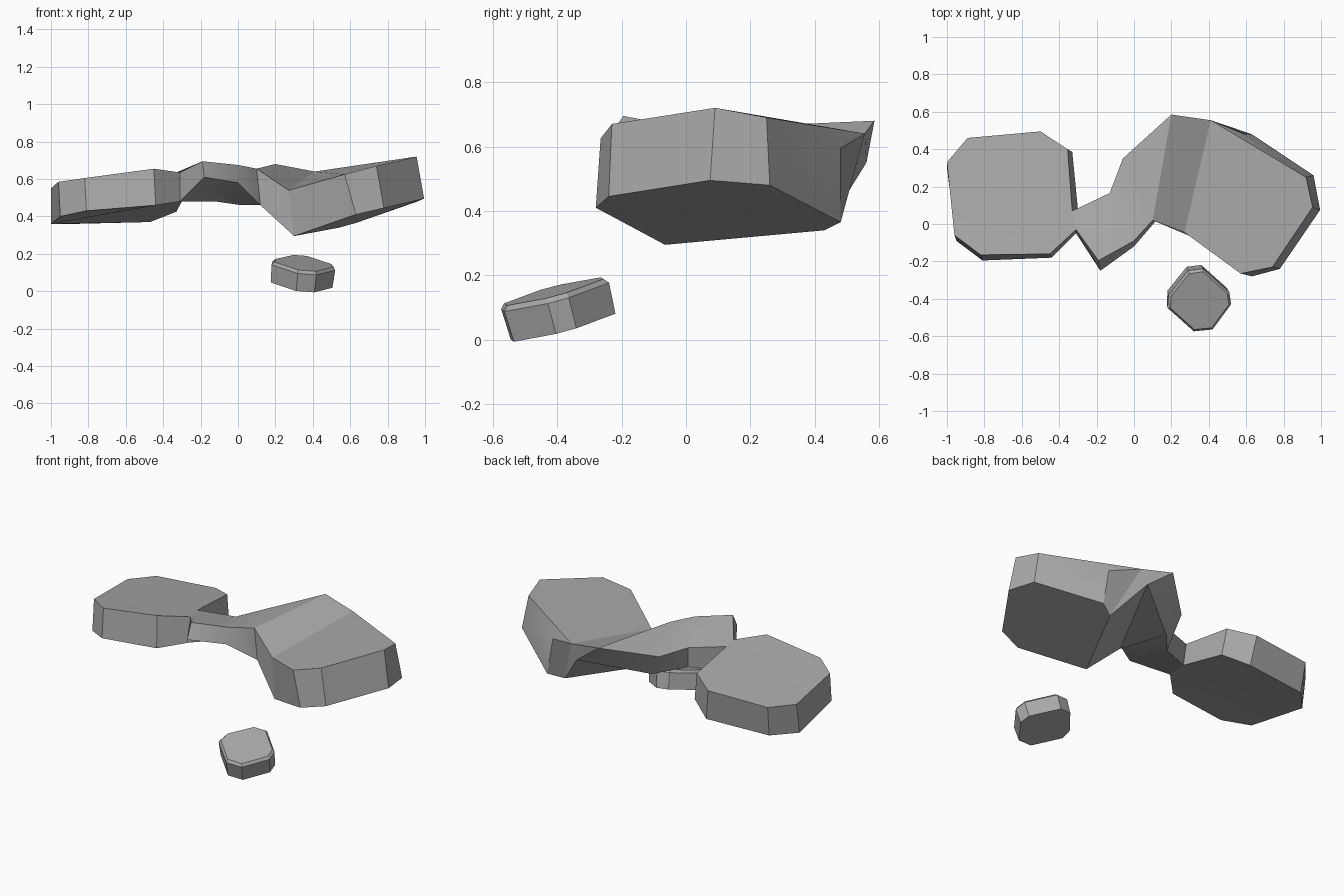
import bpy
import bmesh
from mathutils import Vector

start_cube = bpy.data.objects.get("Cube")
if start_cube:
    bpy.data.objects.remove(start_cube, do_unlink=True)

# Single stone colour
stone_grey = bpy.data.materials.new("stone_grey")
stone_grey.use_nodes = True
grey = (0.4, 0.4, 0.4, 1)
stone_grey.diffuse_color = grey
stone_grey.node_tree.nodes["Principled BSDF"].inputs["Base Color"].default_value = grey


def finish(name, bm):
    """Turn a bmesh into a shaded, coloured object."""
    bmesh.ops.recalc_face_normals(bm, faces=bm.faces)
    mesh = bpy.data.meshes.new(name)
    bm.to_mesh(mesh)
    bm.free()
    mesh.materials.append(stone_grey)
    obj = bpy.data.objects.new(name, mesh)
    bpy.context.collection.objects.link(obj)
    bpy.ops.object.select_all(action="DESELECT")
    obj.select_set(True)
    bpy.context.view_layer.objects.active = obj
    bpy.ops.object.shade_smooth_by_angle()
    return obj


def slab(name, top, bottom, top_caps, bottom_caps, open_walls=()):
    """Loft a top outline to a bottom outline, leaving seams to neighbours open."""
    bm = bmesh.new()
    upper = [bm.verts.new(p) for p in top]
    lower = [bm.verts.new(p) for p in bottom]
    count = len(top)
    for cap in top_caps:
        bm.faces.new([upper[i] for i in cap])
    for cap in bottom_caps:
        bm.faces.new([lower[i] for i in reversed(cap)])
    for i in range(count):
        if i not in open_walls:
            j = (i + 1) % count
            bm.faces.new((upper[j], upper[i], lower[i], lower[j]))
    return finish(name, bm)


# Slab on the -x side, folded along a shallow diagonal
west_top = [(-1, .33, .55), (-.89, .46, .55), (-.5, .495, .565), (-.355, .4, .6),
            (-.33, .07, .635), (-.31, -.03, .635), (-.45, -.16, .655),
            (-.82, -.165, .605), (-.96, -.06, .585)]
west_bottom = [(-1, .3, .36), (-.88, .43, .36), (-.47, .47, .37), (-.33, .385, .425),
               (-.3, .08, .48), (-.31, -.05, .48), (-.44, -.18, .46),
               (-.81, -.195, .43), (-.95, -.09, .4)]
west_caps = [(0, 1, 2, 3, 4, 5), (0, 5, 6, 7, 8)]
slab("low_slab", west_top, west_bottom, west_caps, west_caps, open_walls=(4,))

# Slab on the +x side, with one chipped back corner
east_top = [(.27, -.045, .54), (.57, -.265, .625), (.74, -.23, .67), (.955, .09, .72),
            (.92, .25, .69), (.59, .48, .595), (.41, .555, .64)]
east_bottom = [(.3, -.065, .295), (.63, -.28, .41), (.78, -.24, .445), (.995, .075, .495),
               (.96, .26, .48), (.63, .48, .365), (.54, .43, .34)]
slab("high_slab", east_top, east_bottom, [(0, 1, 2, 3, 4, 6), (4, 5, 6)],
     [range(len(east_bottom))], open_walls=(6,))

# Twisted bridge: back and front edges between the two slabs
back_top = [west_top[4], (-.13, .165, .61), (-.06, .35, .605), (.2, .585, .68), east_top[6]]
front_top = [west_top[5], (-.19, -.195, .695), (0, -.09, .675), (.1, .02, .655), east_top[0]]
back_low = [west_bottom[4], (-.12, .15, .48), (.02, .31, .46), (.37, .56, .55), east_bottom[6]]
front_low = [west_bottom[5], (-.18, -.25, .61), (0, -.12, .58), (.12, .02, .46), east_bottom[0]]
spans = len(back_top)
last = 2 * spans - 1
strips = [(i, i + 1, last - 1 - i, last - i) for i in range(spans - 1)]
slab("bridge", back_top + front_top[::-1], back_low + front_low[::-1],
     strips, strips, open_walls=(spans - 1, last))

# Small loose stone: tilted octagon with a bevelled top rim
outline = [(.185, -.38), (.18, -.45), (.32, -.575), (.42, -.565),
           (.52, -.43), (.51, -.365), (.37, -.24), (.29, -.25)]
normal = Vector((.1, -.26, 1))
rim = [Vector((x, y, .14 + .26 * (y + .41) - .1 * (x - .35))) for x, y in outline]
centre = sum(rim, Vector()) / len(rim)
bm = bmesh.new()
rings = [[bm.verts.new(centre + (p - centre) * size + normal * lift) for p in rim]
         for size, lift in ((.97, -.1), (1, -.005), (.92, .01))]
for lower, upper in zip(rings, rings[1:]):
    for i in range(len(rim)):
        bm.faces.new((lower[i - 1], lower[i], upper[i], upper[i - 1]))
bm.faces.new(rings[0])
bm.faces.new(rings[-1])
finish("loose_stone", bm)
